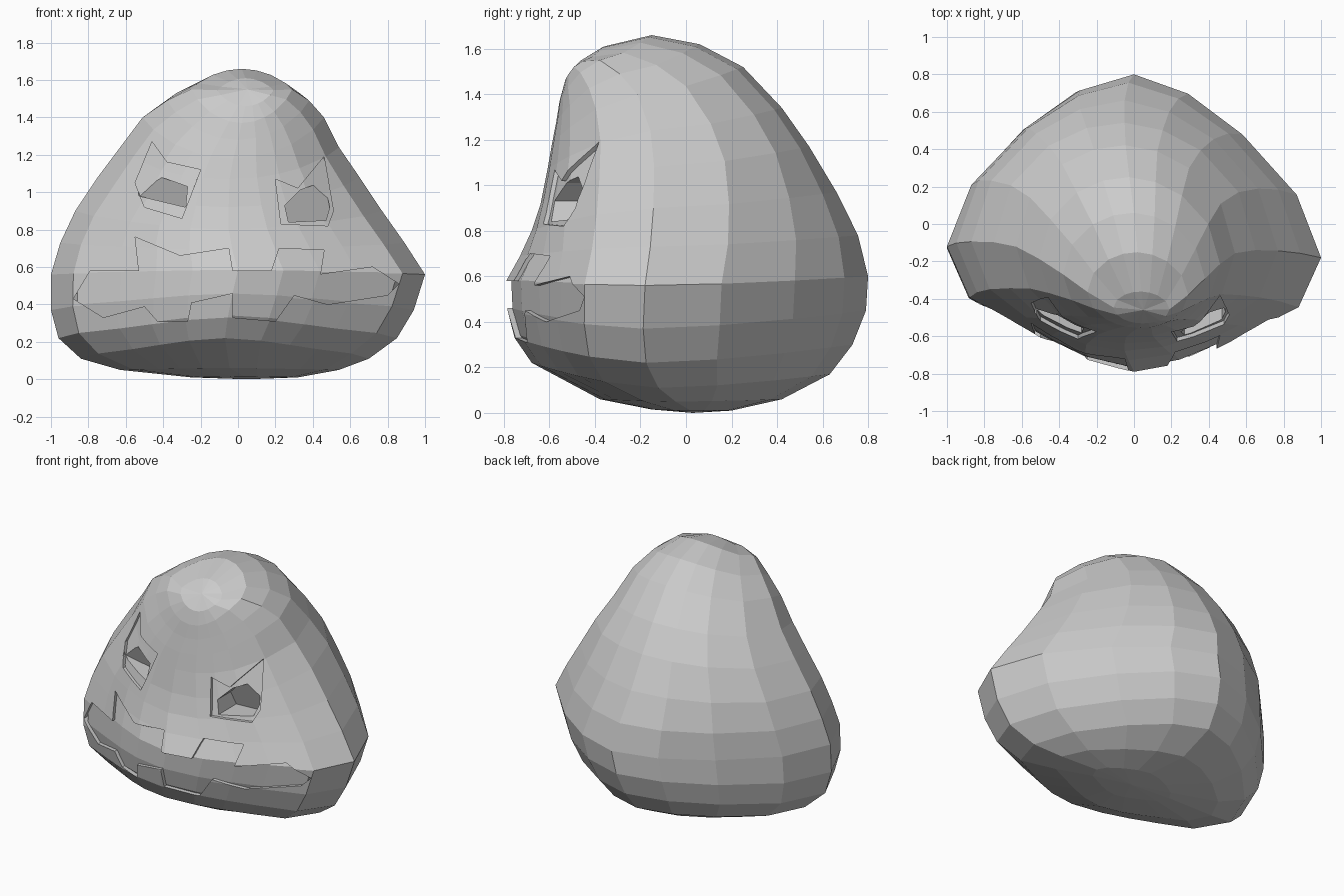
import bpy, bmesh

cube = bpy.data.objects.get("Cube")
if cube:
    bpy.data.objects.remove(cube, do_unlink=True)

grey = bpy.data.materials.new("plain_grey")
grey.use_nodes = True
GREY = (0.6, 0.6, 0.6, 1)
grey.diffuse_color = GREY
grey.node_tree.nodes["Principled BSDF"].inputs["Base Color"].default_value = GREY

# Tilted rings: front y, z | back y, z | side y, z | right x, left x
RINGS = [
    (-.53, 1.46, -.36, 1.61, -.45, 1.545, -.11, .19),
    (-.555, 1.37, -.15, 1.66, -.37, 1.55, -.25, .29),
    (-.57, 1.28, .06, 1.62, -.28, 1.49, -.38, .38),
    (-.59, 1.18, .25, 1.52, -.20, 1.40, -.51, .46),
    (-.61, 1.07, .42, 1.34, -.14, 1.24, -.63, .54),
    (-.64, .92, .54, 1.17, -.12, 1.08, -.75, .65),
    (-.68, .80, .66, .97, -.12, .90, -.87, .77),
    (-.73, .69, .755, .78, -.13, .73, -.95, .89),
    (-.79, .58, .80, .60, -.15, .56, -1.0, 1.0),
    (-.785, .45, .79, .45, -.16, .37, -1.0, .94),
    (-.755, .33, .73, .30, -.15, .22, -.96, .85),
    (-.68, .22, .63, .17, -.10, .11, -.84, .70),
    (-.38, .06, .42, .06, -.03, .05, -.63, .54),
    (-.15, .015, .20, .01, .03, .01, -.25, .32),
]
# Half outline from front to back: width, angular depth, round depth
HALF = [(0, -1, -1), (.25, -.92, -.97), (.45, -.78, -.89), (.64, -.62, -.77),
        (.88, -.42, -.47), (1, 0, 0), (.87, .35, .47), (.58, .68, .80),
        (.29, .90, .95), (0, 1, 1)]
OUTLINE = HALF + [(-u, a, r) for u, a, r in HALF[-2:0:-1]]


def finish(name, bm):
    bmesh.ops.recalc_face_normals(bm, faces=bm.faces)
    me = bpy.data.meshes.new(name)
    bm.to_mesh(me)
    bm.free()
    me.materials.append(grey)
    ob = bpy.data.objects.new(name, me)
    bpy.context.collection.objects.link(ob)
    return ob


def loft(name, scale=1.0):
    """Skin the rings, optionally shrunk towards the middle of the head."""
    bm = bmesh.new()

    def add_vert(x, y, z):
        return bm.verts.new((x * scale, y * scale, .75 + (z - .75) * scale))

    loops = []
    for yf, zf, yb, zb, ys, zs, xr, xl in RINGS:
        roundness = min(1, max(0, (zs - .6) / .5))
        loop = []
        for u, a, r in OUTLINE:
            v = a + (r - a) * roundness
            y_end, z_end = (yb, zb) if v > 0 else (yf, zf)
            y = ys + abs(v) * (y_end - ys)
            z = zs + abs(v) ** 1.6 * (z_end - zs)
            x = (xl + xr) / 2 + u * (xl - xr) / 2
            # Slight skew brings the left side forward
            loop.append(add_vert(x, y - .03 * x, z))
        loops.append(loop)
    n = len(OUTLINE)
    for a, b in zip(loops, loops[1:]):
        for i in range(n):
            j = (i + 1) % n
            bm.faces.new((a[i], a[j], b[j], b[i]))
    # Pole fans
    for loop, pole in ((loops[0], (.05, -.46, 1.55)), (loops[-1], (.05, .03, 0))):
        p = add_vert(*pole)
        for i in range(n):
            bm.faces.new((p, loop[i], loop[(i + 1) % n]))
    return finish(name, bm)


def subtract(target, cutter):
    mod = target.modifiers.new("opening", "BOOLEAN")
    mod.operation = "DIFFERENCE"
    mod.solver = "EXACT"
    mod.object = cutter
    bpy.context.view_layer.objects.active = target
    bpy.ops.object.modifier_apply(modifier=mod.name)


def prism(outline, back, slope=0.0):
    """Front-to-back cutter from an x, z outline; a slope deepens its base."""
    bm = bmesh.new()
    face = bm.faces.new([bm.verts.new((x, -1.2, z)) for x, z in outline])
    new = bmesh.ops.extrude_face_region(bm, geom=[face])["geom"]
    for v in new:
        if isinstance(v, bmesh.types.BMVert):
            v.co.y = back - slope * (v.co.z - 1)
    cutter = finish("opening_cutter", bm)
    cutter.hide_render = True
    return cutter


head = loft("carved_head")
core = loft("recess_floor", .972)
core.hide_render = True

# Eye openings and their deeper pockets
EYES = [[(-.46, 1.27), (-.55, 1.05), (-.50, .92), (-.30, .86), (-.20, 1.12), (-.38, 1.16)],
        [(.20, 1.07), (.23, .83), (.48, .82), (.51, .90), (.46, 1.19), (.32, 1.02)]]
POCKETS = [[(-.54, 1.08), (-.53, .98), (-.28, .92), (-.27, 1.03), (-.41, 1.08), (-.47, 1.18)],
           [(.25, .93), (.27, .84), (.47, .85), (.49, .92), (.46, 1.06), (.33, 1.01)]]
# Jagged mouth with upper and lower teeth
MOUTH = [(-.88, .43), (-.79, .58), (-.53, .58), (-.55, .76), (-.31, .66), (-.05, .70),
         (-.03, .58), (.18, .58), (.22, .70), (.46, .69), (.44, .56), (.72, .60),
         (.86, .51), (.80, .45), (.48, .40), (.30, .45), (.20, .31), (-.03, .33),
         (-.03, .46), (-.25, .41), (-.27, .31), (-.43, .31), (-.50, .39), (-.72, .33)]

# Shallow openings stop at the recess floor; pockets go deeper
for outline in EYES + [MOUTH]:
    cutter = prism(outline, -.15)
    subtract(cutter, core)
    subtract(head, cutter)
    bpy.data.objects.remove(cutter, do_unlink=True)
for outline in POCKETS:
    cutter = prism(outline, -.46, .35)
    subtract(head, cutter)
    bpy.data.objects.remove(cutter, do_unlink=True)
bpy.data.objects.remove(core, do_unlink=True)
